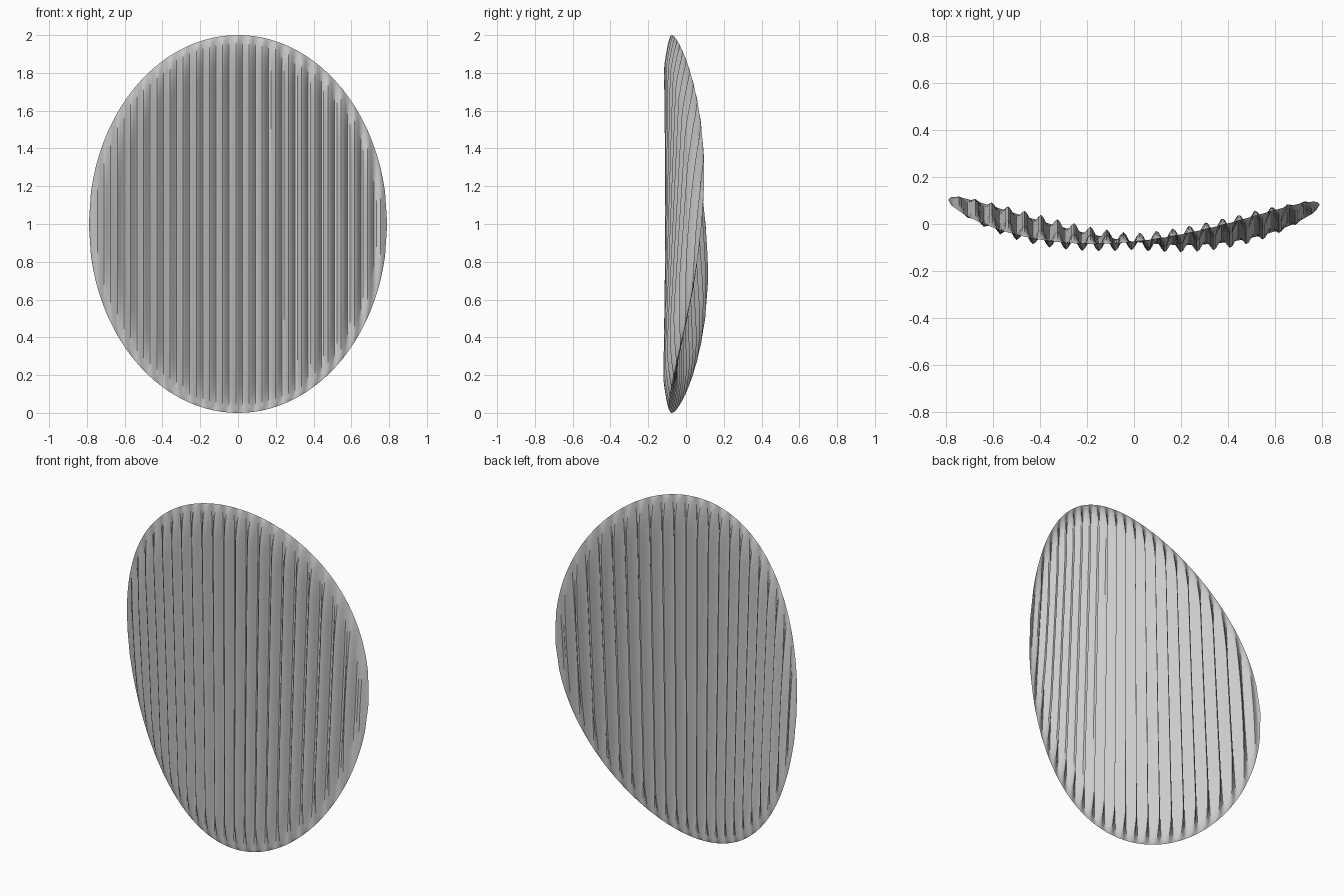
import bpy, bmesh, math

if "Cube" in bpy.data.objects:
    bpy.data.objects.remove(bpy.data.objects["Cube"])

HALF_W, HALF_H = 0.79, 1.0
PERIOD = 0.07          # ridge spacing
AMP = 0.022            # ridge height
THICK = 0.014          # half thickness
COLS, ROWS = 136, 28


def point(u, v, side):
    """Point on the front (-1) or back (+1) of the curved, twisted sheet."""
    x = HALF_W * u
    h = v * math.sqrt(max(0.0, 1 - u * u))
    r = math.hypot(u, h)
    fade = min(1.0, max(0.0, 1 - r) / 0.16) ** 0.65
    y = -0.075 + 0.27 * x * x - 0.013 * x + 0.115 * x * h
    y += fade * (AMP * math.cos(math.tau * (x - 0.025) / PERIOD) + side * THICK)
    return (x, y, HALF_H * (1 + h))


# ridged oval crisp: front and back skins joined at a thin rim
bm = bmesh.new()
for side in (-1, 1):
    grid = []
    for i in range(COLS + 1):
        u = -1 + 2 * i / COLS
        grid.append([bm.verts.new(point(u, math.sin(math.pi / 2 * (-1 + 2 * j / ROWS)), side))
                     for j in range(ROWS + 1)])
    for i in range(COLS):
        for j in range(ROWS):
            bm.faces.new((grid[i][j], grid[i + 1][j], grid[i + 1][j + 1], grid[i][j + 1]))
bmesh.ops.remove_doubles(bm, verts=bm.verts, dist=0.0002)
bmesh.ops.recalc_face_normals(bm, faces=bm.faces)
mesh = bpy.data.meshes.new("ridged_crisp")
bm.to_mesh(mesh)
bm.free()
crisp = bpy.data.objects.new("ridged_crisp", mesh)
bpy.context.collection.objects.link(crisp)
bpy.context.view_layer.objects.active = crisp
crisp.select_set(True)
bpy.ops.object.shade_smooth_by_angle(angle=math.radians(35))
